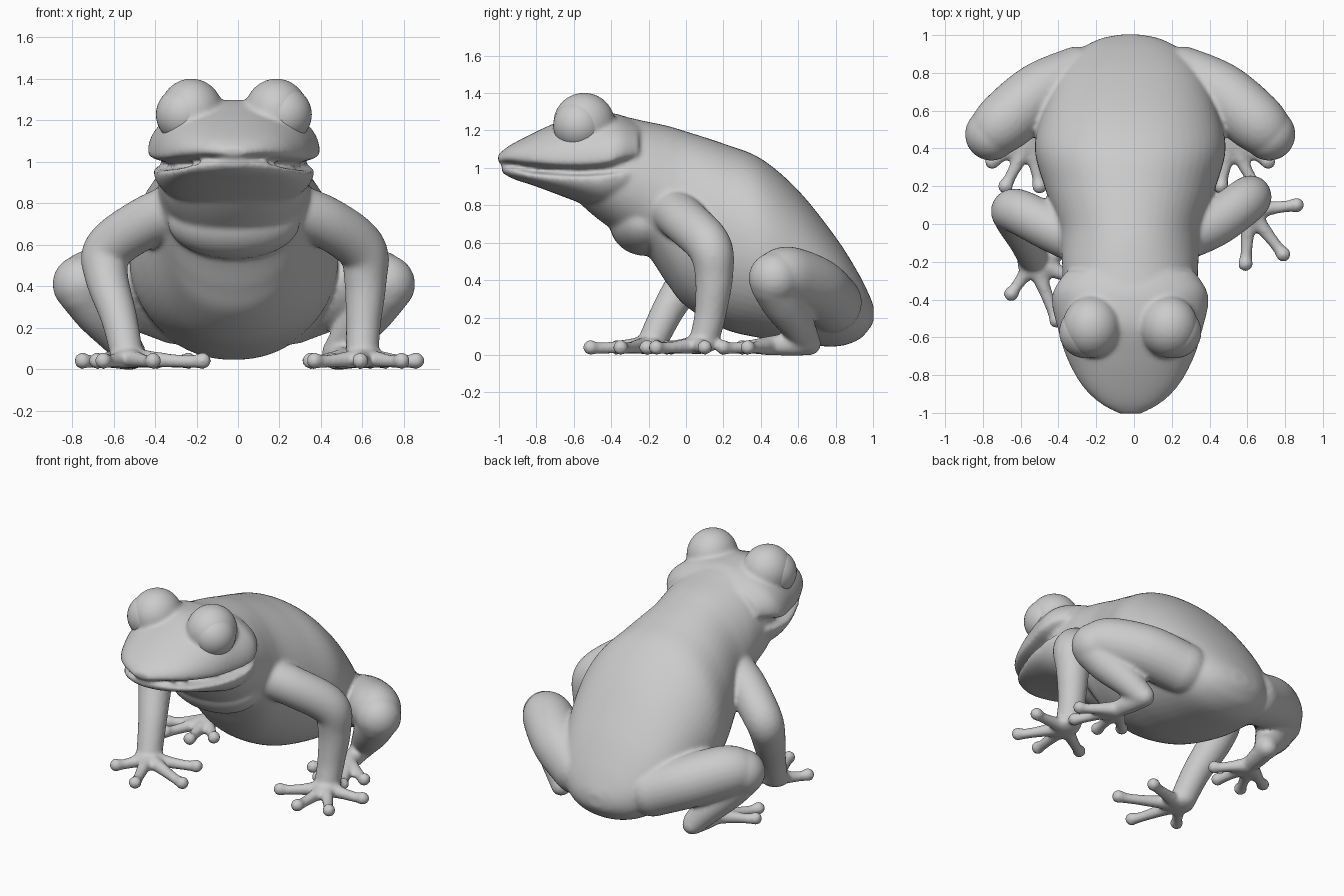
import bpy, bmesh, math
from mathutils import Vector, Matrix

if "Cube" in bpy.data.objects:
    bpy.data.objects.remove(bpy.data.objects["Cube"])

CX = -0.02          # the body sits slightly left of the origin
bm = bmesh.new()    # all flesh parts gather here and are fused later


def spline(pts, n):
    """Catmull-Rom through tuples of any length."""
    out = []
    p = [pts[0]] + list(pts) + [pts[-1]]
    for i in range(1, len(p) - 2):
        for k in range(n):
            t = k / n
            out.append(tuple(
                0.5 * (2 * b + (c - a) * t + (2 * a - 5 * b + 4 * c - d) * t * t
                       + (3 * b - a - 3 * c + d) * t ** 3)
                for a, b, c, d in zip(p[i - 1], p[i], p[i + 1], p[i + 2])))
    return out + [tuple(pts[-1])]


def loft(rings):
    rows = [[bm.verts.new(v) for v in r] for r in rings]
    m = len(rows[0])
    for a, b in zip(rows, rows[1:]):
        for i in range(m):
            j = (i + 1) % m
            bm.faces.new((a[i], a[j], b[j], b[i]))
    bm.faces.new(rows[0][::-1])
    bm.faces.new(rows[-1])


def hull(sections, power=2.0, m=56):
    """Loft of egg-shaped slices: y, half width, widest z, top z, bottom z."""
    rings = []
    for y, w, zm, zt, zb in spline(sections, 8):
        ring = []
        for i in range(m):
            a = 2 * math.pi * i / m
            c, s = math.cos(a), math.sin(a)
            c = math.copysign(abs(c) ** (2 / power), c)
            s = math.copysign(abs(s) ** (2 / power), s)
            ring.append((CX + w * c, y, zm + s * ((zt - zm) if s > 0 else (zm - zb))))
        rings.append(ring)
    loft(rings)


def ball(c, r):
    r = r if isinstance(r, tuple) else (r, r, r)
    bmesh.ops.create_uvsphere(bm, u_segments=32, v_segments=20, radius=1,
                              matrix=Matrix.Translation(c) @ Matrix.Diagonal((*r, 1)))


def tube(pts, m=24):
    """Round-ended limb through (x, y, z, radius) points."""
    path = spline(pts, 8)
    cs = [Vector(p[:3]) for p in path]
    rings, side, prev = [], None, None
    for i, c in enumerate(cs):
        t = (cs[min(i + 1, len(cs) - 1)] - cs[max(i - 1, 0)]).normalized()
        side = t.orthogonal().normalized() if prev is None else prev.rotation_difference(t) @ side
        prev = t
        up = t.cross(side)
        rings.append([c + path[i][3] * (math.cos(2 * math.pi * k / m) * side
                                        + math.sin(2 * math.pi * k / m) * up) for k in range(m)])
    loft(rings)
    for p in (path[0], path[-1]):
        ball(p[:3], p[3])


def digits(base, tips):
    """Thin fingers with bulbed pads."""
    b = Vector(base)
    for x, y in tips:
        t = Vector((x, y, 0.04))
        p, q = b.lerp(t, 0.5), b.lerp(t, 0.85)
        tube([(*b, 0.052), (p.x, p.y, 0.042, 0.036), (q.x, q.y, 0.036, 0.032), (*t, 0.041)], 16)


# Torso
hull([(-0.62, .20, 1.0, 1.2, .86), (-0.5, .30, .98, 1.25, .75), (-0.38, .35, .94, 1.28, .66),
      (-0.22, .36, .90, 1.25, .55), (-0.1, .37, .80, 1.225, .38), (0, .385, .73, 1.195, .26),
      (0.2, .455, .62, 1.13, .14), (0.4, .505, .55, 1.05, .09), (0.6, .465, .45, .88, .06),
      (0.8, .38, .33, .63, .045), (0.92, .27, .26, .44, .08), (0.98, .16, .23, .32, .14),
      (1.003, .05, .22, .26, .18)], 2.1)
# Chest fold
ball((CX, -0.22, .71), (.32, .19, .18))
# Upper head with lip
hull([(-1.005, .06, 1.045, 1.07, 1.03), (-.95, .16, 1.05, 1.115, 1.025), (-.85, .26, 1.045, 1.17, 1.0),
      (-.7, .34, 1.03, 1.24, .985), (-.55, .385, 1.03, 1.295, .975), (-.42, .415, 1.04, 1.295, .985),
      (-.34, .40, 1.07, 1.28, 1.0), (-.25, .34, 1.08, 1.24, 1.03)], 2.1)
# Lower jaw
hull([(-.985, .05, .995, 1.015, .975), (-.92, .17, .98, 1.01, .94), (-.8, .27, .96, .985, .90),
      (-.6, .355, .95, .975, .825), (-.45, .385, .955, .98, .77), (-.33, .375, .97, 1.0, .77),
      (-.2, .30, .95, 1.05, .75)], 2.1)

# Eyelids and hind legs, mirrored
for s in (-1, 1):
    def mx(pts):
        return [(CX + s * p[0], *p[1:]) for p in pts]
    ball((CX + s * .205, -.545, 1.24), (.155, .165, .162))
    # Thigh
    tube(mx([(.28, .78, .28, .16), (.48, .69, .36, .165), (.66, .545, .42, .16), (.735, .475, .41, .14)]))
    # Shin
    tube(mx([(.73, .47, .38, .125), (.66, .52, .28, .115), (.57, .59, .17, .095), (.50, .64, .08, .075)]))
    # Hind foot
    tube(mx([(.49, .66, .06, .062), (.51, .55, .055, .06), (.53, .44, .05, .05)]))
    digits((CX + s * .53, .45, .05), mx([(.73, .33), (.66, .2), (.48, .2), (.37, .30)]))

# Left-side arm, reaching forward
tube([(-.26, -.1, .78, .13), (-.44, -.02, .71, .125), (-.625, .07, .58, .118), (-.635, .03, .45, .105),
      (-.575, -.09, .25, .088), (-.54, -.17, .09, .08)])
ball((-.53, -.2, .055), (.09, .1, .05))
digits((-.53, -.2, .055), [(-.65, -.37), (-.41, -.51), (-.17, -.35), (-.24, -.1)])
# Right-side arm, planted further back
tube([(.22, -.08, .78, .13), (.42, 0, .71, .125), (.595, .125, .58, .12), (.615, .15, .42, .102),
      (.605, .13, .22, .085), (.6, .1, .09, .08)])
ball((.61, .07, .055), (.09, .1, .05))
digits((.61, .07, .055), [(.86, .1), (.79, -.16), (.59, -.21), (.37, -.08)])

# Fuse the flesh into one smooth skin
bmesh.ops.recalc_face_normals(bm, faces=bm.faces[:])
me = bpy.data.meshes.new("frog_body")
bm.to_mesh(me)
bm.free()
body = bpy.data.objects.new("frog_body", me)
bpy.context.collection.objects.link(body)
rm = body.modifiers.new("fuse", 'REMESH')
rm.mode = 'VOXEL'
rm.voxel_size = 0.013
rm.use_smooth_shade = True
sm = body.modifiers.new("soften", 'SMOOTH')
sm.factor = 0.5
sm.iterations = 7
bpy.context.view_layer.objects.active = body
body.select_set(True)
bpy.ops.object.convert(target='MESH')
bpy.ops.object.shade_smooth()

# Eyeballs
for s, name in ((-1, "eye_left"), (1, "eye_right")):
    bpy.ops.mesh.primitive_uv_sphere_add(segments=40, ring_count=24, radius=.138,
                                         location=(CX + s * .238, -.572, 1.228))
    bpy.context.object.name = name
    bpy.ops.object.shade_smooth()
